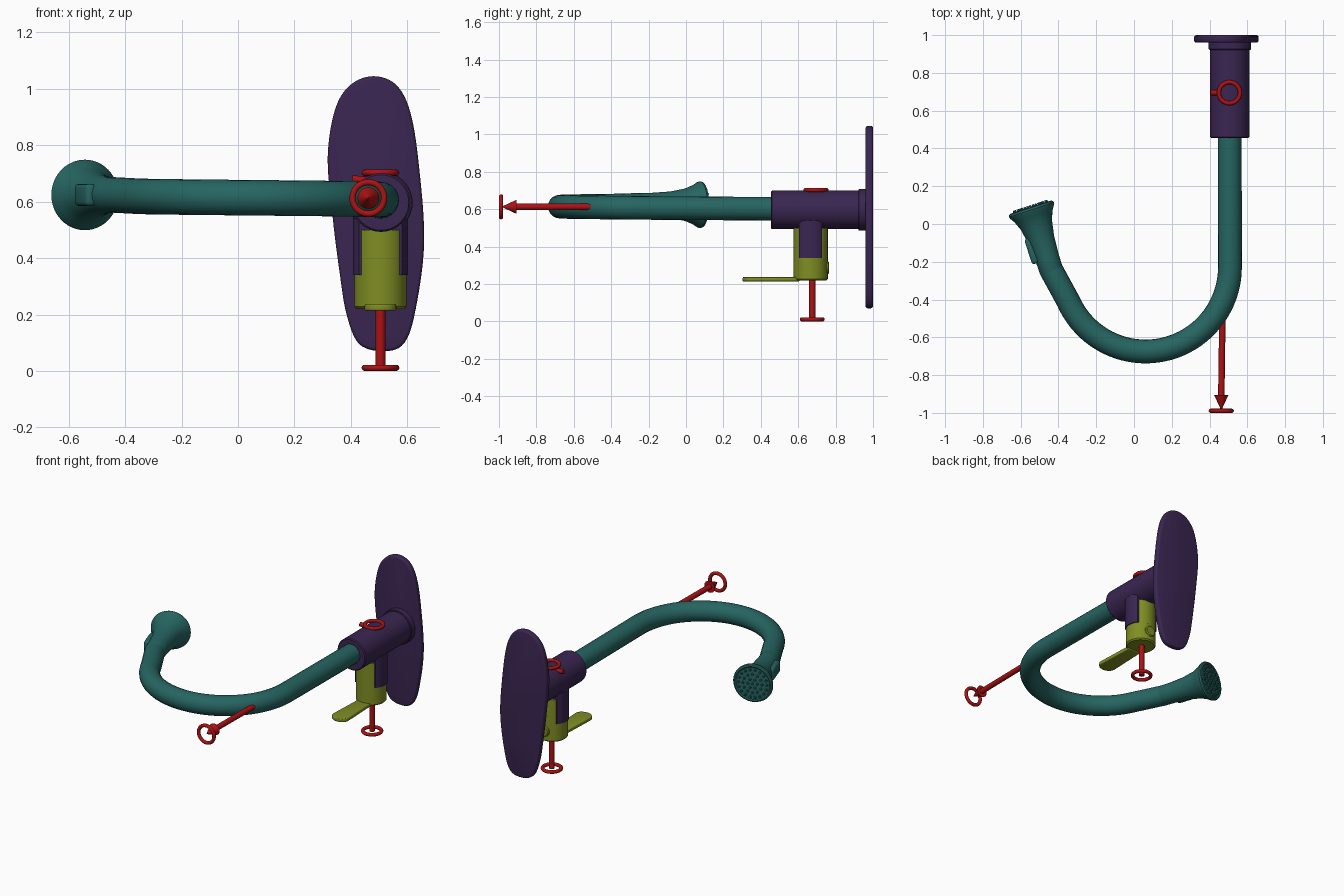
import bpy, bmesh, math
from mathutils import Vector, Matrix

if "Cube" in bpy.data.objects:
    bpy.data.objects.remove(bpy.data.objects["Cube"])


def material(name, rgb):
    m = bpy.data.materials.new(name)
    m.use_nodes = True
    m.diffuse_color = (*rgb, 1)
    m.node_tree.nodes["Principled BSDF"].inputs["Base Color"].default_value = (*rgb, 1)
    return m


TEAL = material("teal", (0.019, 0.13, 0.12))
PURPLE = material("dark purple", (0.042, 0.019, 0.082))
OLIVE = material("olive green", (0.215, 0.27, 0.017))
RED = material("red", (0.42, 0.006, 0.007))


def finish(name, bm, mat, matrix=None, bevel=0.0):
    """Bevel sharp edges, place the mesh and shade it smooth."""
    bmesh.ops.recalc_face_normals(bm, faces=bm.faces)
    if bevel:
        edges = [e for e in bm.edges if e.is_manifold and e.calc_face_angle() > 0.6]
        bmesh.ops.bevel(bm, geom=edges, offset=bevel, segments=3, profile=0.5,
                        affect='EDGES', clamp_overlap=True)
    if matrix:
        bm.transform(matrix)
    mesh = bpy.data.meshes.new(name)
    bm.to_mesh(mesh)
    bm.free()
    mesh.materials.append(mat)
    obj = bpy.data.objects.new(name, mesh)
    bpy.context.collection.objects.link(obj)
    bpy.ops.object.select_all(action='DESELECT')
    obj.select_set(True)
    bpy.context.view_layer.objects.active = obj
    bpy.ops.object.shade_smooth_by_angle(angle=math.radians(35))
    return obj


def aim(origin, axis):
    """Matrix that sends local z along the axis, starting at the origin."""
    return Matrix.Translation(origin) @ Vector(axis).to_track_quat('Z', 'Y').to_matrix().to_4x4()


def lathe(name, profile, origin, axis, mat, steps=40):
    """Turn (radius, height) points around the axis."""
    bm = bmesh.new()
    verts = [bm.verts.new((r, 0, h)) for r, h in profile]
    edges = [bm.edges.new(pair) for pair in zip(verts, verts[1:])]
    bmesh.ops.spin(bm, geom=verts + edges, cent=(0, 0, 0), axis=(0, 0, 1),
                   angle=math.tau, steps=steps)
    bmesh.ops.remove_doubles(bm, verts=bm.verts, dist=0.0003)
    return finish(name, bm, mat, aim(origin, axis))


def rod(name, start, end, radius, mat):
    start, end = Vector(start), Vector(end)
    d = (end - start).length
    lathe(name, [(0, 0), (radius, 0), (radius, d), (0, d)], start, end - start, mat, 20)


def ring(name, center, axis, radius=0.056, tube=0.011):
    circle = [(radius + tube * math.cos(a), tube * math.sin(a))
              for a in (math.tau * i / 12 for i in range(13))]
    lathe(name, circle, center, axis, RED)


def extrude(name, outline, depth, matrix, mat, bevel):
    """Solid slab from a flat outline."""
    bm = bmesh.new()
    face = bm.faces.new([bm.verts.new((x, y, 0)) for x, y in outline])
    out = bmesh.ops.extrude_face_region(bm, geom=[face])
    bmesh.ops.translate(bm, vec=(0, 0, depth),
                        verts=[g for g in out["geom"] if isinstance(g, bmesh.types.BMVert)])
    return finish(name, bm, mat, matrix, bevel)


def smooth_loop(points, steps=6):
    """Closed smooth curve through the points."""
    p = [Vector(q) for q in points]
    loop = []
    for i in range(len(p)):
        a, b, c, d = (p[(i + k) % len(p)] for k in (-1, 0, 1, 2))
        for s in range(steps):
            t = s / steps
            loop.append(0.5 * (2 * b + (c - a) * t + (2 * a - 5 * b + 4 * c - d) * t ** 2
                               + (3 * b - a - 3 * c + d) * t ** 3))
    return loop


def clamp(v, limit):
    return max(-limit, min(limit, v))


# Wall plate: lopsided rounded outline, standing in the xz plane
outline = [(0.48, 1.045), (0.40, 1.015), (0.345, 0.93), (0.318, 0.76), (0.335, 0.55),
           (0.36, 0.35), (0.385, 0.2), (0.43, 0.095), (0.52, 0.07), (0.59, 0.1),
           (0.63, 0.22), (0.66, 0.46), (0.64, 0.74), (0.61, 0.92), (0.56, 1.015)]
upright = Matrix.Translation((0, 1, 0)) @ Matrix.Rotation(math.pi / 2, 4, 'X')
extrude("wall_plate", smooth_loop(outline), 0.04, upright, PURPLE, 0.012)

# Main body and its collar
CX, CZ = 0.507, 0.597
lathe("valve_body", [(0, 0), (0.098, 0), (0.104, 0.006), (0.104, 0.48), (0, 0.48)],
      (CX, 0.455, CZ), (0, 1, 0), PURPLE)
lathe("body_collar", [(0, 0), (0.108, 0), (0.112, 0.004), (0.112, 0.05), (0, 0.05)],
      (CX, 0.922, CZ), (0, 1, 0), PURPLE)

# Neck below the body: purple sides, olive front and back tongues
NX, NY = 0.505, 0.666
turn = [math.tau * i / 64 for i in range(64)]
extrude("valve_neck", [(0.098 * math.cos(a), clamp(0.098 * math.sin(a), 0.062)) for a in turn],
        0.2, Matrix.Translation((NX, NY, 0.34)), PURPLE, 0)
extrude("handle_tongues", [(clamp(0.092 * math.cos(a), 0.07), 0.092 * math.sin(a)) for a in turn],
        0.165, Matrix.Translation((NX, NY, 0.335)), OLIVE, 0)

# Handle: base, lever and rear button
lathe("handle_base", [(0, 0), (0.084, 0), (0.092, 0.008), (0.092, 0.13), (0.088, 0.135), (0, 0.135)],
      (NX, NY, 0.22), (0, 0, 1), OLIVE)
tip = [(0.056 * math.cos(a), 0.35 - NY - 0.047 * math.sin(a))
       for a in (math.pi * i / 16 for i in range(17))]
extrude("handle_lever", tip + [(-0.046, -0.06), (0.046, -0.06)], 0.023,
        Matrix.Translation((NX, NY, 0.214)), OLIVE, 0.005)
lathe("handle_button", [(0, 0), (0.036, 0), (0.036, 0.02), (0.03, 0.026), (0, 0.026)],
      (NX, 0.738, 0.288), (0, 1, 0), OLIVE)

# Curved spout: straight run, large bend, short straight run to the head
HEAD = Vector((-0.435, -0.255, 0.624))
R, BX, BY = 0.447, 0.061, -0.228
path = [Vector((CX, 0.5, 0.602))]
for i in range(41):
    t = i / 40
    a = -math.radians(156) * t
    path.append(Vector((BX + R * math.cos(a), BY + R * math.sin(a), 0.607 + 0.012 * t)))
path.append(HEAD + Vector((-0.005, 0.015, 0)))
curve = bpy.data.curves.new("spout_path", 'CURVE')
curve.dimensions = '3D'
curve.bevel_depth = 0.063
curve.bevel_resolution = 8
curve.use_fill_caps = True
spline = curve.splines.new('POLY')
spline.points.add(len(path) - 1)
for point, co in zip(spline.points, path):
    point.co = (*co, 1)
spout = bpy.data.objects.new("spout", curve)
bpy.context.collection.objects.link(spout)
curve.materials.append(TEAL)
bpy.ops.object.select_all(action='DESELECT')
spout.select_set(True)
bpy.context.view_layer.objects.active = spout
bpy.ops.object.convert(target='MESH')
bpy.ops.object.shade_smooth_by_angle(angle=math.radians(35))

# Flared spray head
AXIS = Vector((-0.31, 0.95, 0)).normalized()
lathe("spray_head", [(0, 0), (0.06, 0), (0.063, 0.01), (0.064, 0.08), (0.071, 0.18), (0.087, 0.265),
                     (0.106, 0.312), (0.121, 0.335), (0.125, 0.348), (0.121, 0.358),
                     (0.112, 0.362), (0.105, 0.357), (0, 0.362)], HEAD, AXIS, TEAL, 48)

# Spray nozzles in rings on the face
bm = bmesh.new()
for count, radius in ((1, 0), (6, 0.03), (12, 0.06), (18, 0.09)):
    for i in range(count):
        a = math.tau * i / count
        bmesh.ops.create_cone(bm, cap_ends=True, segments=10, radius1=0.009, radius2=0.006,
                              depth=0.02, matrix=Matrix.Translation(
                                  (radius * math.cos(a), radius * math.sin(a), 0.362)))
finish("spray_nozzles", bm, TEAL, aim(HEAD, AXIS))

# Rounded switch on the outer side of the head
side = Vector((-AXIS.y, AXIS.x, 0))
basis = Matrix((AXIS, Vector((0, 0, 1)), side)).transposed().to_4x4()
bm = bmesh.new()
bmesh.ops.create_cube(bm, size=1, matrix=Matrix.Diagonal((0.14, 0.078, 0.04, 1)))
finish("head_switch", bm, TEAL,
       Matrix.Translation(HEAD + AXIS * 0.14 + side * 0.066) @ basis, 0.014)

# Red lower marker: rod and ring
rod("lower_rod", (NX, 0.675, 0.23), (NX, 0.675, 0.011), 0.017, RED)
ring("lower_ring", (NX, 0.675, 0.011), (0, 0, 1))

# Red front marker: rod, arrowhead and ring
rod("front_rod", (0.468, -0.49, 0.613), (0.462, -0.92, 0.613), 0.017, RED)
lathe("front_arrowhead", [(0, 0), (0.038, 0), (0.002, 0.078), (0, 0.078)],
      (0.462, -0.905, 0.613), (0, -1, 0), RED)
ring("front_ring", (0.462, -0.989, 0.613), (0, 1, 0))

# Red top marker: ring and short side rod
ring("top_ring", (0.505, 0.695, 0.703), (0, 0, 1))
rod("top_rod", (0.405, 0.695, 0.68), (0.5, 0.695, 0.67), 0.014, RED)
